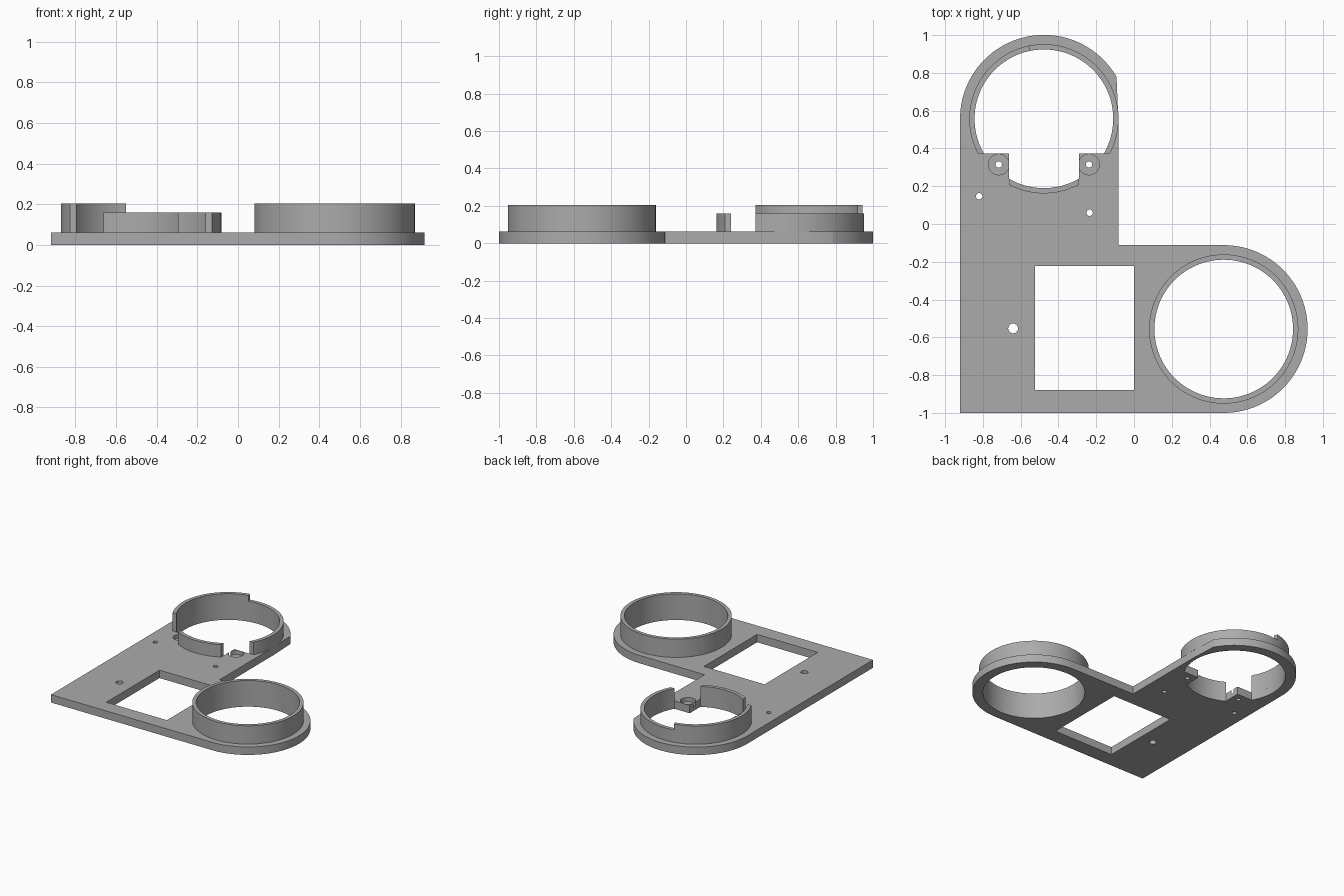
import bpy, bmesh
from math import sin, cos, asin, acos, pi, radians

cube = bpy.data.objects.get("Cube")
if cube:
    bpy.data.objects.remove(cube, do_unlink=True)

grey = bpy.data.materials.new("mid grey")
grey.use_nodes = True
GREY = (0.41, 0.41, 0.41, 1)
grey.diffuse_color = GREY
grey.node_tree.nodes["Principled BSDF"].inputs["Base Color"].default_value = GREY

THICK, LOW, HIGH = 0.062, 0.16, 0.205
OUTER, INNER, RIM = 0.395, 0.367, 0.444
BACK = (-0.477, 0.557)    # centre of the notched ring
FRONT = (0.475, -0.556)   # centre of the full ring
TAB = 0.185               # tab edges, measured from the back ring centre


def arc(centre, r, a, b, n=96):
    """Points along an arc from angle a to angle b."""
    return [(centre[0] + r * cos(a + (b - a) * i / n),
             centre[1] + r * sin(a + (b - a) * i / n)) for i in range(n + 1)]


def circle(centre, r, n=96):
    return arc(centre, r, 0, 2 * pi, n)[:-1]


def prism(name, points, z0, z1):
    """Extrude a flat outline from z0 to z1."""
    bm = bmesh.new()
    face = bm.faces.new([bm.verts.new((x, y, z0)) for x, y in points])
    top = bmesh.ops.extrude_face_region(bm, geom=[face])["geom"]
    bmesh.ops.translate(bm, vec=(0, 0, z1 - z0),
                        verts=[v for v in top if isinstance(v, bmesh.types.BMVert)])
    bmesh.ops.recalc_face_normals(bm, faces=bm.faces)
    mesh = bpy.data.meshes.new(name)
    bm.to_mesh(mesh)
    bm.free()
    mesh.materials.append(grey)
    obj = bpy.data.objects.new(name, mesh)
    bpy.context.collection.objects.link(obj)
    return obj


def select(obj):
    bpy.ops.object.select_all(action="DESELECT")
    obj.select_set(True)
    bpy.context.view_layer.objects.active = obj


def smooth(obj):
    select(obj)
    bpy.ops.object.shade_smooth_by_angle(angle=radians(30))


def cut(obj, points, z0=-0.1, z1=0.3):
    """Cut an outline through an object."""
    cutter = prism("cutter", points, z0, z1)
    cutter.hide_render = True
    mod = obj.modifiers.new("cut", "BOOLEAN")
    mod.operation, mod.solver, mod.object = "DIFFERENCE", "EXACT", cutter
    select(obj)
    bpy.ops.object.modifier_apply(modifier=mod.name)
    bpy.data.objects.remove(cutter, do_unlink=True)


# Base plate: L shape with two rounded ends
outline = [(-0.92, -1)]
outline += arc(FRONT, RIM, -pi / 2, pi / 2)
outline += [(-0.083, -0.11), (-0.083, BACK[1])]
outline += arc(BACK, RIM, radians(30), pi)
plate = prism("base_plate", outline, 0, THICK)

# Openings: full ring, rectangular window, notched ring with two screw tabs
cut(plate, circle(FRONT, INNER))
cut(plate, [(-0.525, -0.88), (0, -0.88), (0, -0.222), (-0.525, -0.222)])
side = asin(TAB / INNER)
notched = arc(BACK, INNER, -side, pi + side)
notched.append((BACK[0] - TAB, BACK[1] - TAB))
notched += arc(BACK, INNER, -pi / 2 - side, -pi / 2 + side, 24)
notched.append((BACK[0] + TAB, BACK[1] - TAB))
cut(plate, notched)

# Screw holes with counterbores on the tabs, then plain holes
for s in (-1, 1):
    spot = (BACK[0] + s * 0.239, 0.315)
    cut(plate, circle(spot, 0.055, 32), 0.03)
    cut(plate, circle(spot, 0.017, 24))
for x, y, r in ((-0.82, 0.147, 0.017), (-0.235, 0.06, 0.017), (-0.64, -0.553, 0.026)):
    cut(plate, circle((x, y), r, 24))
smooth(plate)

# Full ring
ring = prism("front_ring", circle(FRONT, OUTER), THICK, HIGH)
cut(ring, circle(FRONT, INNER))
smooth(ring)


def ring_part(name, start, end, height):
    """Piece of the back ring; start and end give the angle for a radius."""
    points = arc(BACK, OUTER, start(OUTER), end(OUTER), 48)
    points += arc(BACK, INNER, end(INNER), start(INNER), 48)
    smooth(prism(name, points, THICK, height))


# Notched ring: low right arc, tall left arc, low front piece between the tabs
step = lambda r: radians(101.5)
ring_part("back_ring_low", lambda r: -asin(TAB / r), step, LOW)
ring_part("back_ring_tall", step, lambda r: pi + asin(TAB / r), HIGH)
ring_part("back_ring_front", lambda r: -acos(-TAB / r), lambda r: -acos(TAB / r), LOW)
